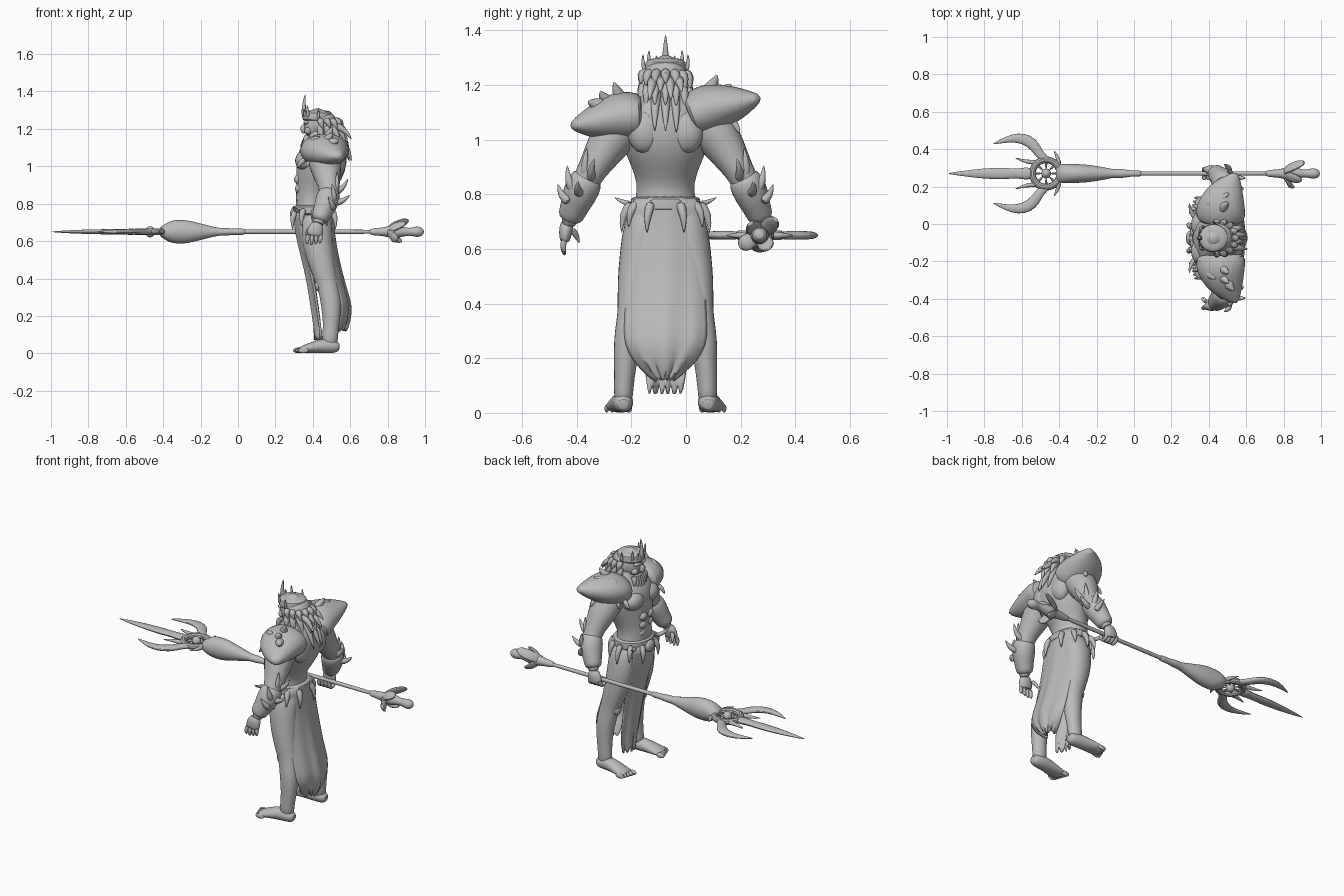
import bpy, bmesh, math, random
from mathutils import Vector

random.seed(4)
if "Cube" in bpy.data.objects:
    bpy.data.objects.remove(bpy.data.objects["Cube"], do_unlink=True)

stone = bpy.data.materials.new("stone_grey")
stone.use_nodes = True
stone.diffuse_color = (0.5, 0.5, 0.5, 1)
stone.node_tree.nodes["Principled BSDF"].inputs["Base Color"].default_value = (0.5, 0.5, 0.5, 1)

MID = -0.075      # figure's centre plane in y
AXIS = Vector((0, 0.27, 0.65))   # spear axis
X, Y, Z = Vector((1, 0, 0)), Vector((0, 1, 0)), Vector((0, 0, 1))


def finish(name, bm, subdivide=1, angle=50):
    bmesh.ops.recalc_face_normals(bm, faces=bm.faces)
    mesh = bpy.data.meshes.new(name)
    bm.to_mesh(mesh)
    bm.free()
    mesh.materials.append(stone)
    obj = bpy.data.objects.new(name, mesh)
    bpy.context.collection.objects.link(obj)
    if subdivide:
        mod = obj.modifiers.new("rounding", 'SUBSURF')
        mod.levels = mod.render_levels = subdivide
    bpy.ops.object.select_all(action='DESELECT')
    bpy.context.view_layer.objects.active = obj
    obj.select_set(True)
    bpy.ops.object.shade_smooth_by_angle(angle=math.radians(angle))
    return obj


def add_loft(bm, rings, ref, sides=12):
    """Elliptical rings (x, y, z, radius along ref, radius across) skinned along their path."""
    centres = [Vector(r[:3]) for r in rings]
    loops = []
    for i, ring in enumerate(rings):
        t = (centres[min(i + 1, len(rings) - 1)] - centres[max(i - 1, 0)]).normalized()
        u = (ref - t * ref.dot(t)).normalized()
        v = t.cross(u)
        loops.append([bm.verts.new(centres[i] + u * ring[3] * math.cos(a) + v * ring[-1] * math.sin(a))
                      for a in (math.tau * k / sides for k in range(sides))])
    for low, high in zip(loops, loops[1:]):
        for k in range(sides):
            j = (k + 1) % sides
            bm.faces.new((low[k], low[j], high[j], high[k]))
    bm.faces.new(loops[0])
    bm.faces.new(loops[-1])


def loft(name, rings, ref=X, sides=14):
    bm = bmesh.new()
    add_loft(bm, rings, ref, sides)
    return finish(name, bm)


def spikes(name, items, sides=8):
    """Curved tapering spikes: (base, tip, radius, sideways bend)."""
    bm = bmesh.new()
    for base, tip, radius, bend in items:
        a, b = Vector(base), Vector(tip)
        ref = min((X, Y, Z), key=lambda axis: abs(axis.dot(b - a)))
        m = (a + b) / 2 + Vector(bend)
        add_loft(bm, [(*a, radius, radius), (*m, radius * .75, radius * .75), (*b, .002, .002)], ref, sides)
    return finish(name, bm)


def ball(name, centre, size):
    bm = bmesh.new()
    bmesh.ops.create_uvsphere(bm, u_segments=20, v_segments=12, radius=1)
    for v in bm.verts:
        v.co = Vector(centre) + Vector(c * s for c, s in zip(v.co, size))
    return finish(name, bm, 0)


def cloth(name, rows, bow, ragged, columns=16):
    """Hanging sheet from (x, z, half width) rows, with soft folds and a torn hem."""
    bm = bmesh.new()
    grid = []
    for i, (x, z, half) in enumerate(rows):
        fade = i / (len(rows) - 1)
        line = []
        for k in range(columns + 1):
            u = 2 * k / columns - 1
            fold = .008 * fade * math.sin(u * 9 + i * .3)
            hem = ragged * (k % 3 - 1) * fade ** 4
            line.append(bm.verts.new((x + bow * u * u + fold, MID + u * half, z + hem)))
        grid.append(line)
    for a, b in zip(grid, grid[1:]):
        for k in range(columns):
            bm.faces.new((a[k], a[k + 1], b[k + 1], b[k]))
    obj = finish(name, bm)
    mod = obj.modifiers.new("thickness", 'SOLIDIFY')
    mod.thickness, mod.offset = .012, 0


# Torso and head
loft("torso", [(x, MID, z, rx, ry) for x, z, rx, ry in (
    (.42, .64, .07, .10), (.41, .70, .10, .13), (.40, .77, .095, .115), (.40, .84, .09, .10),
    (.42, .92, .115, .135), (.445, 1.0, .138, .168), (.455, 1.08, .132, .17),
    (.46, 1.14, .10, .125), (.44, 1.18, .065, .07), (.43, 1.24, .055, .055))], sides=20)
for s in (-1, 1):
    ball("chest_muscle", (.365, MID + s * .07, 1.03), (.06, .075, .055))
    ball("shoulder_blade", (.53, MID + s * .075, 1.03), (.05, .065, .08))
    for row in range(3):
        ball("belly_muscle", (.325 + row * .005, MID + s * .03, .93 - row * .05), (.025, .03, .026))
ball("head", (.425, MID, 1.22), (.072, .066, .09))
ball("nose", (.352, MID, 1.20), (.018, .013, .025))
for s in (-1, 1):
    ball("brow", (.365, MID + s * .026, 1.235), (.016, .026, .011))
    ball("cheek", (.375, MID + s * .035, 1.19), (.02, .02, .02))

# Crown with its tall front spike
loft("crown_band", [(.425, MID, z, r, r * .95) for z, r in
                    ((1.24, .074), (1.252, .083), (1.27, .078), (1.285, .081), (1.30, .06))], sides=20)
crown = [((.355, MID, 1.25), (.36, MID, 1.388), .017, (-.008, 0, 0))]
for s in (-1, 1):
    crown += [((.375, MID + s * .055, 1.26), (.37, MID + s * .06, 1.33), .011, (0, s * .005, 0)),
              ((.43, MID + s * .076, 1.25), (.43, MID + s * .082, 1.315), .010, (0, s * .005, 0)),
              ((.36, MID + s * .03, 1.26), (.35, MID + s * .034, 1.31), .010, (0, 0, 0))]
spikes("crown_points", crown)

# Hair and beard made of locks
ball("hair_cap", (.455, MID, 1.215), (.078, .083, .085))
locks = []
for layer in range(3):
    for k in range(9):
        a = math.radians(-100 + k * 25)
        c, n = math.cos(a), math.sin(a)
        drop = .06 + .05 * layer + random.uniform(-.015, .015)
        top = 1.25 - layer * .03
        locks.append(((.45 + .065 * c, MID + .07 * n, top),
                      (.47 + (.09 + .025 * layer) * c, MID + .092 * n, top - drop),
                      .024, (.02 * c, .015 * n, .01)))
for k in range(4):
    locks.append(((.51, MID - .045 + .03 * k, 1.22), (.61 - .02 * (k % 2), MID - .06 + .04 * k, 1.14 + .03 * (k % 2)),
                  .024, (.01, 0, .02)))
spikes("hair_locks", locks)
spikes("beard_locks", [((.375, MID + k * .016, 1.17), (.34 + abs(k) * .008, MID + k * .02, 1.03 + abs(k) * .025),
                        .021, (-.012, 0, 0)) for k in range(-3, 4)])

# Legs and feet
for s in (-1, 1):
    loft("leg", [(x, MID + s * off, z, rx, ry) for x, off, z, rx, ry in (
        (.42, .06, .76, .075, .06), (.42, .078, .68, .088, .08), (.425, .095, .58, .084, .075),
        (.45, .115, .47, .07, .064), (.475, .123, .38, .06, .053), (.485, .13, .34, .056, .05),
        (.50, .14, .26, .057, .052), (.50, .148, .17, .046, .041), (.492, .153, .09, .042, .036),
        (.49, .155, .03, .045, .036))])
    ball("kneecap", (.435, MID + s * .123, .365), (.025, .03, .035))
    loft("foot", [(x, MID + s * off, z, ry, rz) for x, off, z, ry, rz in (
        (.545, .155, .03, .02, .02), (.52, .155, .036, .037, .036), (.46, .157, .042, .041, .042),
        (.40, .165, .032, .047, .031), (.345, .173, .021, .052, .02), (.325, .175, .017, .046, .014))], Y)
    for k in range(5):
        ball("toe", (.322 + .007 * k, MID + s * (.135 + .02 * k), .016), (.028, .012 - .001 * k, .015))

# Arms, bracers and shoulder armour
for s in (-1, 1):
    loft("arm", [(x, MID + s * off, z, r, r * .95) for x, off, z, r in (
        (.46, .11, 1.08, .085), (.462, .165, 1.05, .098), (.47, .21, .985, .084), (.482, .25, .92, .066),
        (.49, .283, .865, .053), (.475, .312, .805, .057), (.445, .34, .74, .042), (.425, .36, .68, .03))])
    loft("bracer", [(x, MID + s * off, z, r, r) for x, off, z, r in (
        (.49, .28, .875, .048), (.487, .292, .85, .066), (.472, .315, .80, .066),
        (.45, .335, .75, .052), (.436, .347, .72, .05), (.43, .352, .705, .035))])
    spikes("bracer_fins", [((.51, MID + s * off, z), (tx, MID + s * toff, tz), .022, (.012, s * .01, -.01))
                           for off, z, tx, toff, tz in (
        (.29, .85, .53, .287, .975), (.27, .85, .59, .26, .935), (.31, .80, .60, .32, .85),
        (.335, .81, .50, .36, .91), (.35, .77, .48, .395, .84))])
    rise = .10 if s > 0 else 0
    loft("shoulder_armour", [(x, MID + s * off, z + rise * (off - .09) / .25, rx, rz)
                             for x, off, z, rx, rz in (
        (.46, .085, 1.085, .10, .075), (.46, .10, 1.085, .135, .088), (.465, .16, 1.085, .136, .098),
        (.485, .22, 1.075, .115, .08), (.515, .285, 1.06, .075, .052), (.55, .35, 1.05, .012, .012))], sides=16)
    spikes("shoulder_spikes", [((x, MID + s * off, 1.12 + rise * .4), (x + .04, MID + s * toff, tz + rise * .25),
                                .036, (-.01, s * .012, 0)) for x, off, toff, tz in (
        (.47, .14, .19, 1.215), (.47, .19, .24, 1.18), (.50, .22, .285, 1.14), (.40, .17, .22, 1.16))])
    spikes("shoulder_teeth", [((.36 + .035 * k, MID + s * (.16 + .02 * k), 1.04 + rise * .3),
                               (.315 + .05 * k, MID + s * (.17 + .025 * k), .99 + rise * .35),
                               .018, (-.008, s * .008, 0)) for k in range(5)])

# Open hand on one side, closed hand on the spear
for s in (-1, 1):
    loft("palm", [(x, MID + s * off, z, rx, ry) for x, off, z, rx, ry in (
        (.425, .357, .70, .028, .026), (.418, .365, .675, .042, .026), (.41, .368, .64, .045, .022),
        (.408, .368, .625, .038, .016))])
    if s < 0:
        spikes("thumb", [((.39, MID - .345, .675), (.365, MID - .315, .62), .016, (-.01, .006, 0))])
for k in range(4):
    x = .375 + .023 * k
    loft("open_finger", [(x, MID - .37, .64, .013, .013), (x - .004, MID - .377, .605, .012, .012),
                         (x - .006, MID - .368, .575 + .006 * abs(k - 1), .007, .007)], sides=8)
    loft("gripping_finger", [(x, AXIS.y + .028 * math.cos(a), AXIS.z + .032 * math.sin(a) - .006, .013, .012)
                             for a in (math.radians(20 - 45 * j) for j in range(6))], sides=8)

# Loincloth, belt and hip fins
cloth("front_cloth", [(.30, .76, .105), (.305, .68, .105), (.325, .58, .10), (.36, .45, .095),
                      (.385, .32, .088), (.405, .18, .078), (.413, .13, .07), (.415, .085, .06)], .035, .03)
cloth("back_cloth", [(.505, .785, .115), (.505, .70, .132), (.52, .57, .14), (.55, .43, .142), (.585, .31, .15),
                     (.60, .25, .147), (.595, .19, .11), (.585, .15, .065), (.575, .13, .03)], -.04, .02)
loft("belt", [(.405, MID, z, r, r * 1.17) for z, r in
              ((.735, .10), (.745, .113), (.765, .109), (.785, .112), (.795, .097))], sides=20)
ball("buckle", (.30, MID, .745), (.022, .04, .035))
fins = []
for s in (-1, 1):
    for k in range(5):
        a = math.radians(25 + 32 * k)
        c, n = math.cos(a), s * math.sin(a)
        fins.append(((.405 + .10 * c, MID + .118 * n, .775), (.405 + .125 * c, MID + .16 * n, .655 + .02 * (k % 2)),
                     .022, (.02 * c, .022 * n, .01)))
    fins.append(((.33, MID + s * .10, .76), (.295, MID + s * .19, .79), .016, (-.012, 0, -.01)))
spikes("hip_fins", fins)

# Spear: shaft, swollen socket, blade, wheel and horns
loft("spear_shaft", [(x, AXIS.y, AXIS.z, .012, .012) for x in (-.2, .1, .5, .85)], Y, 10)
loft("spear_socket", [(x, AXIS.y, AXIS.z, ry, rz) for x, ry, rz in (
    (.04, .013, .013), (.03, .018, .018), (-.03, .016, .016), (-.06, .027, .022), (-.10, .021, .02),
    (-.14, .03, .03), (-.2, .042, .045), (-.26, .05, .062), (-.32, .052, .068), (-.37, .055, .058),
    (-.40, .05, .035), (-.42, .035, .025))], Y)
loft("spear_blade", [(x, AXIS.y, AXIS.z, ry, rz) for x, ry, rz in (
    (-.54, .03, .02), (-.58, .037, .017), (-.62, .025, .016), (-.7, .034, .015),
    (-.8, .03, .013), (-.9, .017, .009), (-1.0, .002, .002))], Y, 10)
bpy.ops.mesh.primitive_torus_add(location=(-.47, AXIS.y, AXIS.z), major_radius=.073, minor_radius=.018,
                                 major_segments=32, minor_segments=10)
wheel = bpy.context.object
wheel.name = "spear_wheel"
wheel.data.materials.append(stone)
bpy.ops.object.shade_smooth_by_angle()
ball("wheel_hub", (-.47, AXIS.y, AXIS.z), (.026, .026, .03))
spikes("wheel_spokes", [((-.47 + .065 * math.cos(a), AXIS.y + .065 * math.sin(a), AXIS.z),
                         (-.47 + .02 * math.cos(a), AXIS.y + .02 * math.sin(a), AXIS.z), .01, (0, 0, 0))
                        for a in (math.tau * k / 8 for k in range(8))], 6)
for s in (-1, 1):
    loft("spear_horn", [(x, AXIS.y + s * off, AXIS.z, rz, rxy) for x, off, rz, rxy in (
        (-.46, .065, .015, .025), (-.505, .10, .016, .024), (-.525, .14, .017, .03), (-.565, .178, .016, .034),
        (-.62, .192, .014, .028), (-.68, .184, .011, .018), (-.76, .155, .002, .002))], Z, 10)
    spikes("inner_fang", [((-.51, AXIS.y + s * .06, .65), (-.64, AXIS.y + s * .085, .65), .016, (0, -s * .012, 0)),
                          ((-.40, AXIS.y + s * .04, .65), (-.43, AXIS.y + s * .125, .65), .016, (.01, 0, 0))])

# Spear tail: collar, flared leaves and end knob
loft("spear_tail", [(x, AXIS.y, AXIS.z, r, r) for x, r in (
    (.70, .012), (.72, .02), (.77, .022), (.80, .03), (.84, .036), (.88, .028), (.92, .018),
    (.95, .03), (.975, .028), (.995, .012))], Y)
for dy, dz, x in ((.06, .06, .905), (-.075, -.04, .85), (.035, -.05, .87), (-.035, .045, .89)):
    loft("tail_leaf", [(.79, AXIS.y, AXIS.z, .012, .02),
                       (.83, AXIS.y + dy * .5, AXIS.z + dz * .5, .016, .034),
                       (x - .02, AXIS.y + dy * .85, AXIS.z + dz * .85, .014, .032),
                       (x + .01, AXIS.y + dy, AXIS.z + dz, .006, .012)], Vector((0, dy, dz)), 10)
